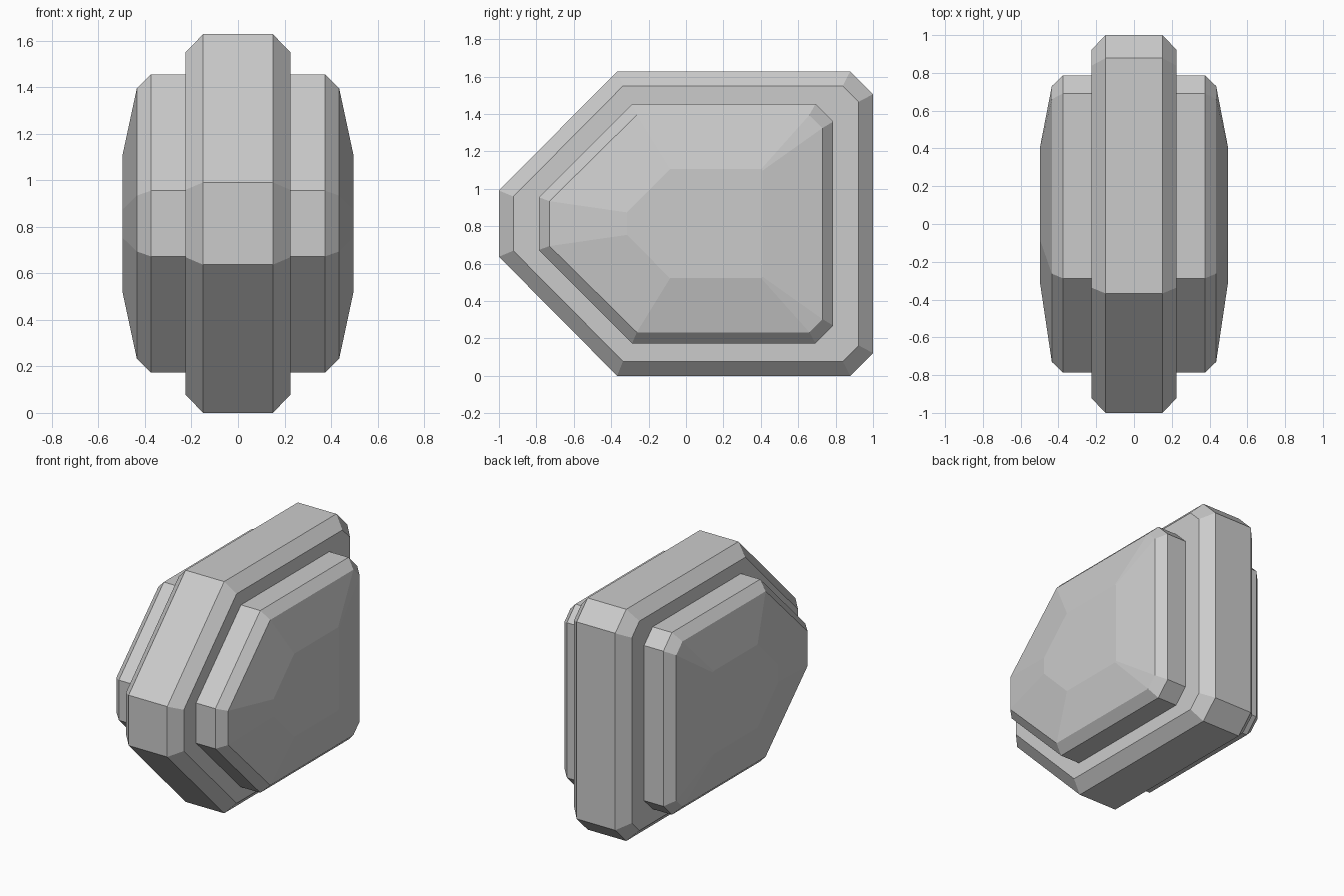
import bpy
import bmesh

if "Cube" in bpy.data.objects:
    bpy.data.objects.remove(bpy.data.objects["Cube"])

grey = bpy.data.materials.new("stone grey")
grey.diffuse_color = (0.6, 0.6, 0.6, 1)
grey.use_nodes = True
grey.node_tree.nodes["Principled BSDF"].inputs["Base Color"].default_value = grey.diffuse_color

MID_Z = 0.814


def profile(front, front_half, slope_y, half, back, cut):
    """Pointed outline in the y-z plane, symmetric about MID_Z, with cut back corners."""
    upper = [(front, front_half), (slope_y, half), (back - cut, half), (back, half - cut)]
    lower = [(y, -h) for y, h in reversed(upper)]
    return [(y, MID_Z + h) for y, h in upper + lower]


def loft(name, sections):
    """Skin a run of matching outlines along x and cap both ends."""
    bm = bmesh.new()
    rings = [[bm.verts.new((x, y, z)) for y, z in outline] for x, outline in sections]
    for a, b in zip(rings, rings[1:]):
        for i in range(len(a)):
            j = (i + 1) % len(a)
            bm.faces.new((a[i], a[j], b[j], b[i]))
    bm.faces.new(rings[0])
    bm.faces.new(rings[-1])
    bmesh.ops.recalc_face_normals(bm, faces=bm.faces)
    mesh = bpy.data.meshes.new(name)
    bm.to_mesh(mesh)
    bm.free()
    mesh.materials.append(grey)
    obj = bpy.data.objects.new(name, mesh)
    bpy.context.collection.objects.link(obj)
    return obj


# Central slab with chamfered rims
rim = profile(-0.923, 0.145, -0.337, 0.736, 0.923, 0.085)
full = profile(-1.0, 0.177, -0.368, 0.814, 1.0, 0.122)
loft("central_slab", [(-0.225, rim), (-0.15, full), (0.15, full), (0.225, rim)])

# Smaller side plates: straight wall, chamfer, then a shallow faceted dome
wall = profile(-0.787, 0.141, -0.288, 0.64, 0.787, 0.095)
edge = profile(-0.73, 0.12, -0.263, 0.581, 0.73, 0.07)
crown = profile(-0.315, 0.06, -0.085, 0.292, 0.41, 0.008)
for side, label in ((1, "right"), (-1, "left")):
    loft(label + "_plate", [(side * x, outline) for x, outline in
                            ((0.2, wall), (0.375, wall), (0.435, edge), (0.497, crown))])
